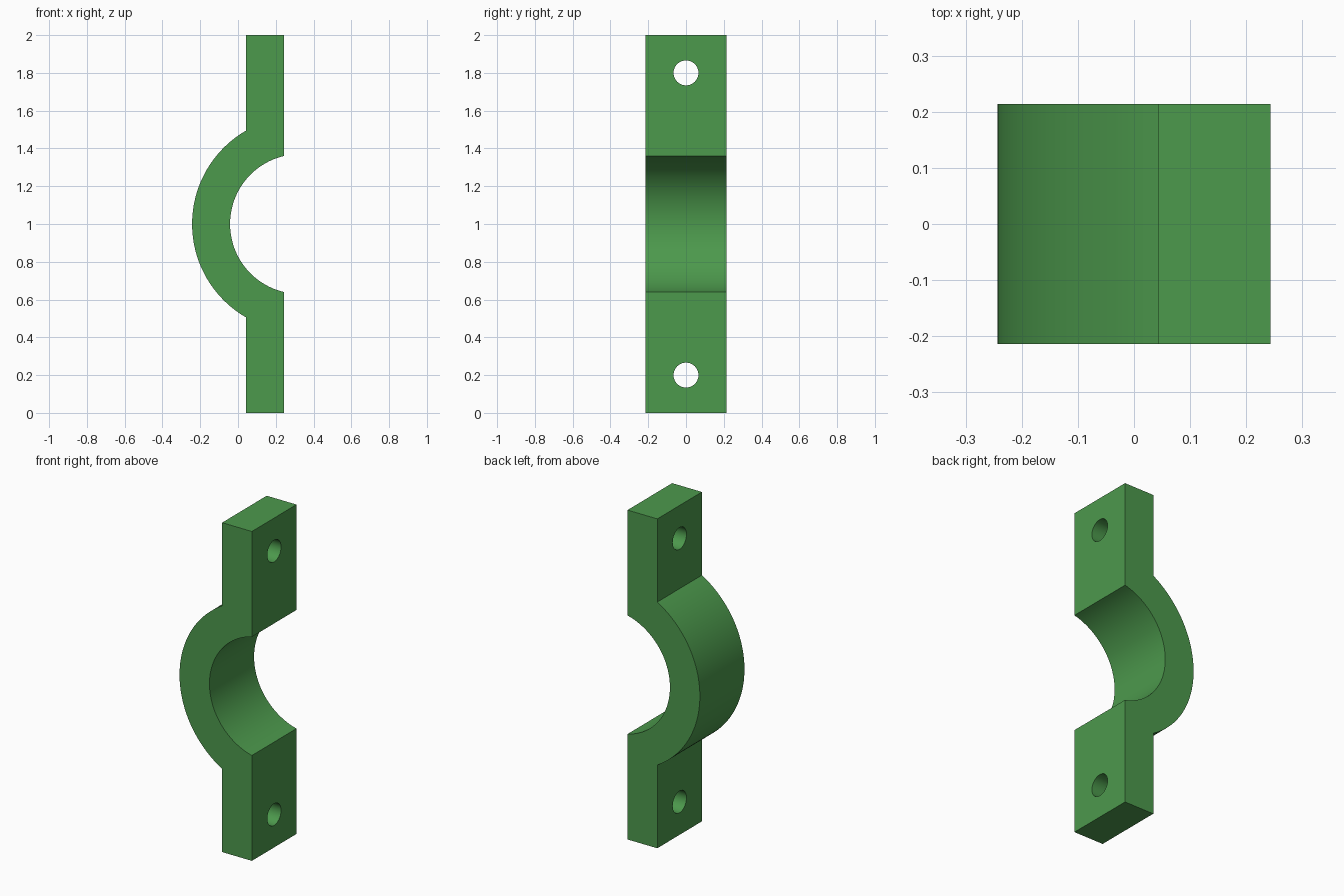
import bpy, bmesh, math

if "Cube" in bpy.data.objects:
    bpy.data.objects.remove(bpy.data.objects["Cube"])

HALF_Y = 0.214             # half the strap width
X_IN, X_OUT = 0.243, 0.043  # mating face and outer face of the tabs
CX, CZ = 0.328, 1.0        # centre of the curved saddle
R_OUT, R_IN = 0.571, 0.37
HOLE_R = 0.066

green = bpy.data.materials.new("clamp green")
green.diffuse_color = (0.073, 0.319, 0.073, 1)
green.use_nodes = True
green.node_tree.nodes["Principled BSDF"].inputs["Base Color"].default_value = green.diffuse_color


def arc(radius, x_end, steps=48):
    """Points from the top to the bottom of an arc bulging to -x, cut off at x_end."""
    a = math.acos((CX - x_end) / radius)
    return [(CX - radius * math.cos(t), CZ + radius * math.sin(t))
            for t in (a - 2 * a * i / steps for i in range(steps + 1))]


# Clamp half: closed side profile extruded across the width
profile = ([(X_IN, 2), (X_OUT, 2)] + arc(R_OUT, X_OUT)
           + [(X_OUT, 0), (X_IN, 0)] + arc(R_IN, X_IN)[::-1])
bm = bmesh.new()
face = bm.faces.new([bm.verts.new((x, -HALF_Y, z)) for x, z in profile])
ext = bmesh.ops.extrude_face_region(bm, geom=[face])
bmesh.ops.translate(bm, vec=(0, 2 * HALF_Y, 0),
                    verts=[v for v in ext["geom"] if isinstance(v, bmesh.types.BMVert)])
bmesh.ops.recalc_face_normals(bm, faces=bm.faces)
mesh = bpy.data.meshes.new("clamp_half")
bm.to_mesh(mesh)
bm.free()
clamp = bpy.data.objects.new("clamp_half", mesh)
bpy.context.collection.objects.link(clamp)
mesh.materials.append(green)

# Bolt holes through both tabs
for name, z in (("lower", 0.2), ("upper", 1.8)):
    bpy.ops.mesh.primitive_cylinder_add(vertices=48, radius=HOLE_R, depth=0.5,
                                        location=((X_IN + X_OUT) / 2, 0, z),
                                        rotation=(0, math.pi / 2, 0))
    cutter = bpy.context.object
    cutter.name = name + "_bolt_hole_cutter"
    cutter.data.materials.append(green)
    cutter.hide_render = True
    mod = clamp.modifiers.new(name + "_bolt_hole", "BOOLEAN")
    mod.operation = "DIFFERENCE"
    mod.solver = "EXACT"
    mod.object = cutter
    bpy.ops.object.select_all(action="DESELECT")
    clamp.select_set(True)
    bpy.context.view_layer.objects.active = clamp
    bpy.ops.object.modifier_apply(modifier=mod.name)
    bpy.data.objects.remove(cutter)

# Smooth curved walls, crisp edges
bpy.ops.object.shade_smooth_by_angle(angle=math.radians(25))
